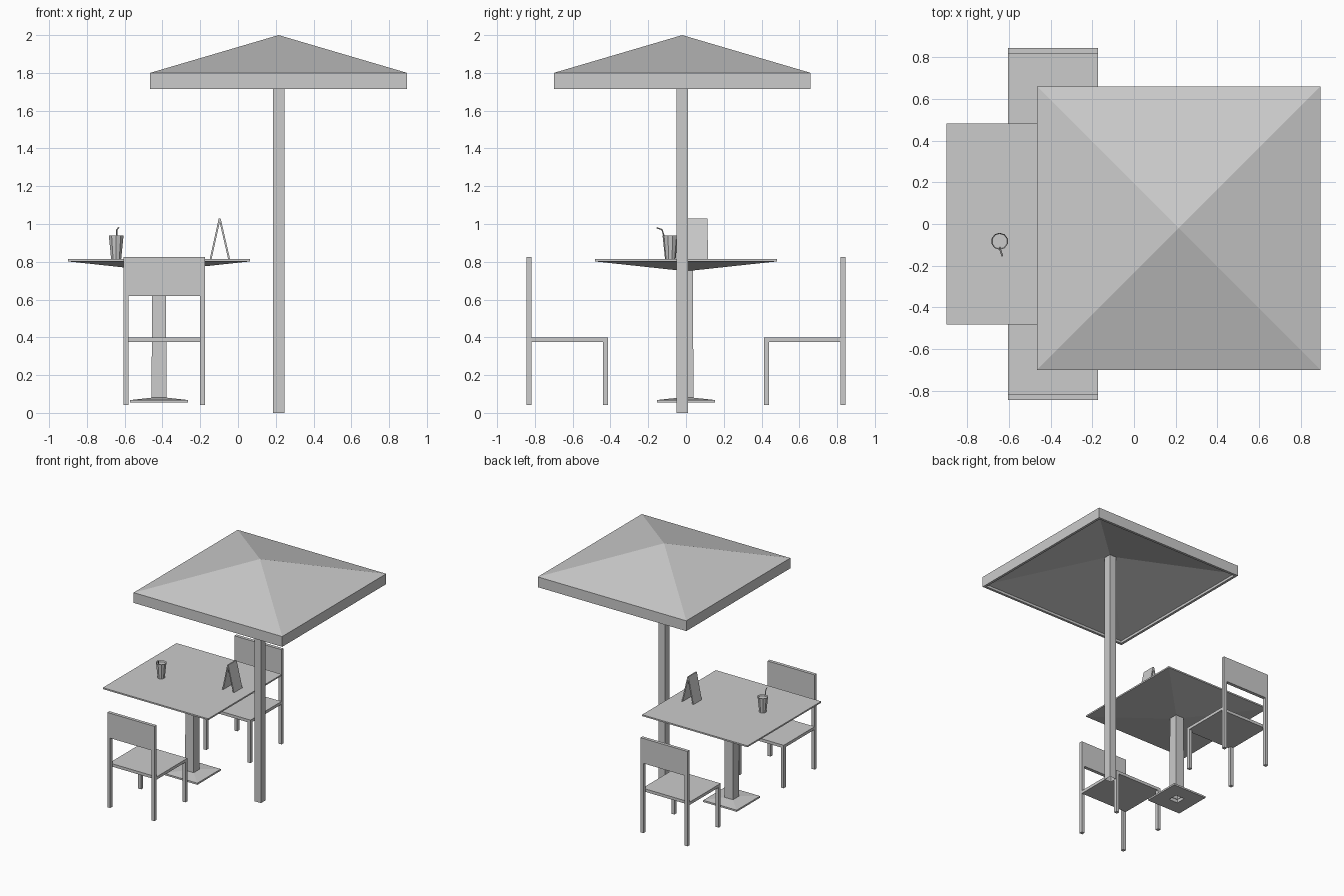
import bpy
import bmesh
from math import radians
from mathutils import Vector

if "Cube" in bpy.data.objects:
    bpy.data.objects.remove(bpy.data.objects["Cube"], do_unlink=True)

GREY = (0.6, 0.6, 0.6, 1.0)
grey = bpy.data.materials.new("plain_grey")
grey.use_nodes = True
grey.diffuse_color = GREY
grey.node_tree.nodes["Principled BSDF"].inputs["Base Color"].default_value = GREY


def finish(name, bm):
    mesh = bpy.data.meshes.new(name)
    bm.to_mesh(mesh)
    bm.free()
    mesh.materials.append(grey)
    obj = bpy.data.objects.new(name, mesh)
    bpy.context.scene.collection.objects.link(obj)
    return obj


def add_box(bm, low, high):
    low, high = Vector(low), Vector(high)
    verts = bmesh.ops.create_cube(bm, size=1)["verts"]
    for v in verts:
        v.co = (low + high) / 2 + v.co * (high - low)
    return verts


def box(name, low, high, bottomless=False):
    bm = bmesh.new()
    add_box(bm, low, high)
    if bottomless:
        bm.normal_update()
        under = [f for f in bm.faces if f.normal.z < -0.9]
        bmesh.ops.delete(bm, geom=under, context="FACES_ONLY")
    return finish(name, bm)


def square_stack(name, centre, levels, caps=True):
    """Join square rings (half width, z); zero half width makes a point."""
    bm = bmesh.new()
    rings = []
    for half, z in levels:
        corners = [(-1, -1), (1, -1), (1, 1), (-1, 1)] if half else [(0, 0)]
        rings.append([bm.verts.new((centre[0] + half * x, centre[1] + half * y, z))
                      for x, y in corners])
    for a, b in zip(rings, rings[1:]):
        for i in range(4):
            j = (i + 1) % 4
            if len(a) == 1:
                bm.faces.new((a[0], b[j], b[i]))
            elif len(b) == 1:
                bm.faces.new((a[i], a[j], b[0]))
            else:
                bm.faces.new((a[i], a[j], b[j], b[i]))
    if caps and len(rings[-1]) == 4:
        bm.faces.new(rings[-1])
    bmesh.ops.recalc_face_normals(bm, faces=bm.faces)
    return finish(name, bm)


# Parasol: hollow canopy with a deep rim, and a square pole
pole = (0.215, -0.02)
square_stack("canopy", pole,
             [(0, 1.93), (0.66, 1.735), (0.66, 1.715), (0.68, 1.715), (0.68, 1.8), (0, 2)])
box("parasol_pole", (pole[0] - 0.03, pole[1] - 0.03, 0),
    (pole[0] + 0.03, pole[1] + 0.03, 1.93), bottomless=True)

# Table: thin top with a pyramid underside, hollow leg and sloped foot
table = (-0.418, 0)
square_stack("table_top", table, [(0, 0.75), (0.482, 0.802), (0.482, 0.814)])
square_stack("table_leg", table, [(0.04, 0.054), (0.036, 0.76)], caps=False)
square_stack("table_foot", table, [(0.04, 0.054), (0.153, 0.054), (0.153, 0.068), (0.036, 0.081)],
             caps=False)

# Two chairs facing each other across the table
LEFT, RIGHT, LEG = -0.606, -0.174, 0.027
for label, side in (("front", -1), ("rear", 1)):
    def chair_part(name, x0, x1, y0, y1, z0, z1):
        ys = sorted((side * y0, side * y1))
        box(f"{label}_chair_{name}", (x0, ys[0], z0), (x1, ys[1], z1))

    chair_part("seat", LEFT, RIGHT, 0.412, 0.817, 0.374, 0.398)
    chair_part("backrest", LEFT, RIGHT, 0.817, 0.844, 0.62, 0.826)
    for hand, x in (("right", LEFT), ("left", RIGHT - LEG)):
        chair_part(f"{hand}_inner_leg", x, x + LEG, 0.412, 0.412 + LEG, 0.042, 0.374)
        chair_part(f"{hand}_back_post", x, x + LEG, 0.817, 0.844, 0.042, 0.62)

# Folded menu card: two leaning panels
bm = bmesh.new()
for foot in (-0.145, -0.047):
    lean = -0.097 - foot
    for v in add_box(bm, (foot - 0.005, 0.008, 0.814), (foot + 0.005, 0.117, 1.03)):
        if v.co.z > 0.9:
            v.co.x += lean
            v.co.y -= 0.004
finish("menu_card", bm)

# Tapered cup with a recessed drink surface
bm = bmesh.new()
bmesh.ops.create_cone(bm, cap_ends=True, segments=10, radius1=0.028, radius2=0.041, depth=0.124)
bm.normal_update()
lid = [f for f in bm.faces if f.normal.z > 0.9]
bmesh.ops.inset_region(bm, faces=lid, thickness=0.004)
bmesh.ops.translate(bm, verts=lid[0].verts, vec=(0, 0, -0.012))
bmesh.ops.translate(bm, verts=bm.verts, vec=(-0.645, -0.083, 0.876))
finish("cup", bm)

# Bent straw
path = [(-0.648, -0.09, 0.85), (-0.641, -0.127, 0.97), (-0.632, -0.154, 0.98)]
curve = bpy.data.curves.new("straw", "CURVE")
curve.dimensions = "3D"
curve.bevel_depth = 0.004
curve.bevel_resolution = 1
curve.use_fill_caps = True
spline = curve.splines.new("POLY")
spline.points.add(len(path) - 1)
for point, co in zip(spline.points, path):
    point.co = (*co, 1)
curve.materials.append(grey)
bpy.context.scene.collection.objects.link(bpy.data.objects.new("straw", curve))
